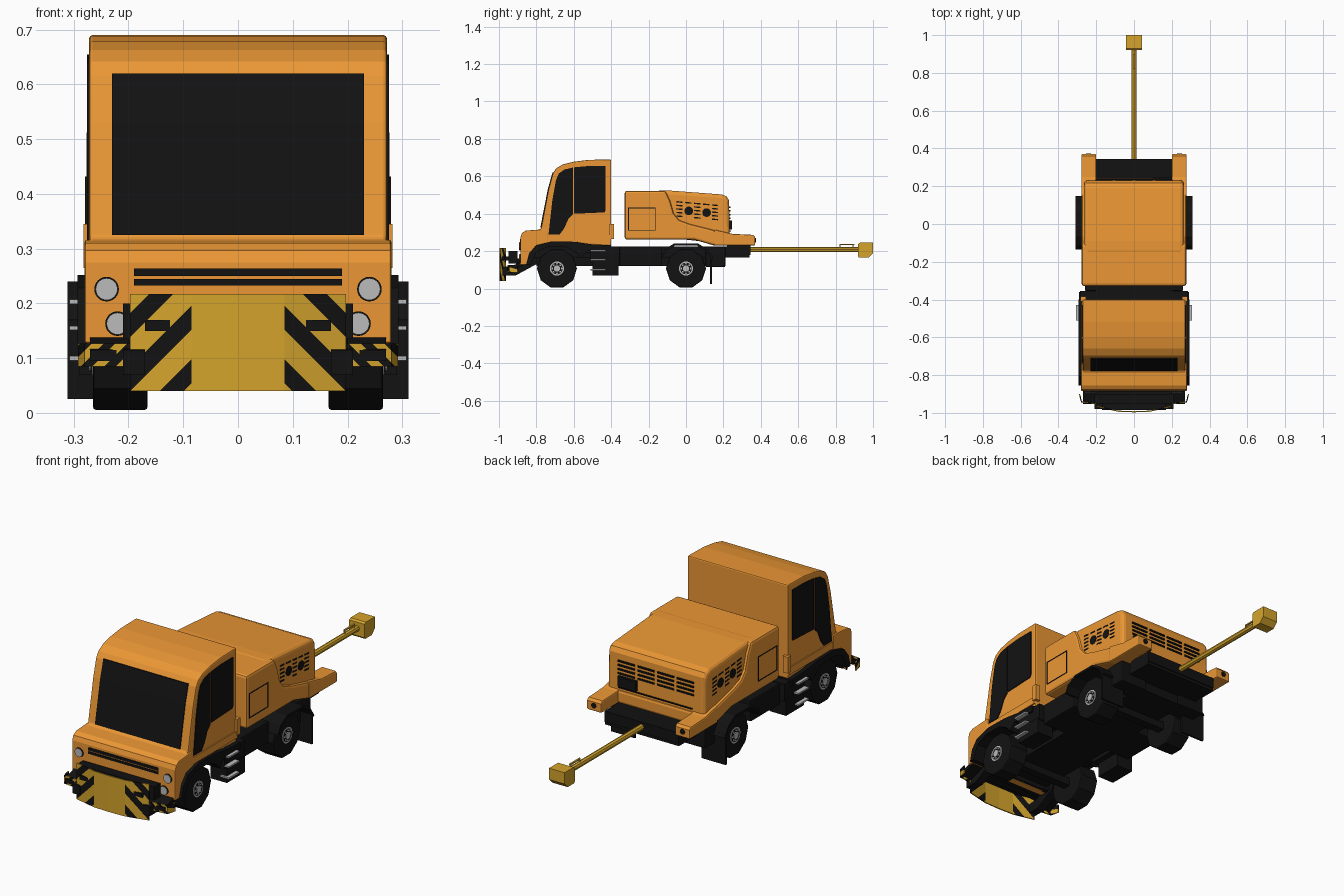
import bpy, bmesh, math
from mathutils import Vector, Matrix

if "Cube" in bpy.data.objects:
    bpy.data.objects.remove(bpy.data.objects["Cube"])


def material(name, rgb):
    m = bpy.data.materials.new(name)
    m.diffuse_color = (*rgb, 1)
    m.use_nodes = True
    m.node_tree.nodes["Principled BSDF"].inputs["Base Color"].default_value = m.diffuse_color
    return m


ORANGE = material("orange", (0.83, 0.31, 0.035))
BLACK = material("black", (0.006, 0.006, 0.006))
YELLOW = material("yellow", (0.66, 0.37, 0.025))
GREY = material("light_grey", (0.5, 0.5, 0.5))


def finish(name, bm, mats, mirror=False, bevel=0, segments=2, solid=0):
    bmesh.ops.recalc_face_normals(bm, faces=bm.faces[:])
    me = bpy.data.meshes.new(name)
    bm.to_mesh(me)
    bm.free()
    ob = bpy.data.objects.new(name, me)
    bpy.context.collection.objects.link(ob)
    for m in mats if isinstance(mats, list) else [mats]:
        me.materials.append(m)
    if solid:
        ob.modifiers.new("thickness", 'SOLIDIFY').thickness = solid
    if bevel:
        b = ob.modifiers.new("bevel", 'BEVEL')
        b.width, b.segments, b.angle_limit = bevel, segments, math.radians(50)
    if mirror:
        ob.modifiers.new("mirror", 'MIRROR')
    return ob


def add_box(bm, x, y, z, tilt=0):
    c = Vector((sum(x), sum(y), sum(z))) / 2
    size = Matrix.Diagonal((x[1] - x[0], y[1] - y[0], z[1] - z[0], 1))
    bmesh.ops.create_cube(bm, size=1, matrix=Matrix.Translation(c) @ Matrix.Rotation(tilt, 4, 'X') @ size)


def boxes(name, mat, specs, mirror=False, bevel=0, tilt=0):
    bm = bmesh.new()
    for x, y, z in specs:
        add_box(bm, x, y, z, tilt)
    return finish(name, bm, mat, mirror, bevel)


def profile(name, mat, pts, x0, x1, mirror=False, bevel=0, segments=2):
    """Extrude a (y, z) outline from x0 to x1."""
    bm = bmesh.new()
    f = bm.faces.new([bm.verts.new((x0, y, z)) for y, z in pts])
    ext = bmesh.ops.extrude_face_region(bm, geom=[f])
    bmesh.ops.translate(bm, vec=(x1 - x0, 0, 0), verts=[v for v in ext['geom'] if isinstance(v, bmesh.types.BMVert)])
    return finish(name, bm, mat, mirror, bevel, segments)


def cyls(name, mat, axis, specs, sides=20, mirror=False, bevel=0):
    """Cylinders along an axis; each spec is (centre, radius, length)."""
    bm = bmesh.new()
    rot = Matrix.Rotation(math.pi / 2, 4, {'X': 'Y', 'Y': 'X'}[axis])
    for c, r, l in specs:
        bmesh.ops.create_cone(bm, cap_ends=True, segments=sides, radius1=r, radius2=r, depth=l,
                              matrix=Matrix.Translation(c) @ rot)
    ob = finish(name, bm, mat, mirror, bevel)
    if sides > 12:
        for p in ob.data.polygons:
            p.use_smooth = len(p.vertices) == 4
    return ob


def striped(name, path, z0, z1, start, period, width, x_min):
    """Warning board along an (x, y) path, cut into diagonal stripes."""
    bm = bmesh.new()
    low = [bm.verts.new((x, y, z0)) for x, y in path]
    top = [bm.verts.new((x, y, z1)) for x, y in path]
    for i in range(len(path) - 1):
        bm.faces.new((low[i], low[i + 1], top[i + 1], top[i]))
    for k in range(-4, 16):
        for s in (start + k * period, start + k * period + width):
            bmesh.ops.bisect_plane(bm, geom=bm.verts[:] + bm.edges[:] + bm.faces[:],
                                   plane_co=(s, 0, 0), plane_no=(1, 0, 1))
    for f in bm.faces:
        c = f.calc_center_median()
        f.material_index = int(c.x > x_min and (c.x + c.z - start) % period < width)
    return finish(name, bm, [YELLOW, BLACK], mirror=True, solid=0.006)


# Cab shell and wider nose
profile("cab", ORANGE, [(-.80, .24), (-.80, .31), (-.775, .32), (-.735, .53), (-.712, .615), (-.695, .642),
        (-.66, .663), (-.60, .678), (-.52, .688), (-.40, .69), (-.40, .23), (-.52, .235), (-.60, .25)],
        -.272, .272, bevel=.006)
profile("nose", ORANGE, [(-.885, .127), (-.885, .275), (-.877, .297), (-.855, .31), (-.77, .316), (-.74, .316),
        (-.74, .245), (-.80, .23), (-.835, .19), (-.85, .127)], -.28, .28, bevel=.004)
boxes("cab_rear_post", ORANGE, [((.255, .282), (-.41, -.385), (.265, .345))], True)
boxes("door_sill", ORANGE, [((.268, .278), (-.74, -.402), (.25, .285))], True)

# Glazing
profile("windshield", BLACK, [(-.779, .325), (-.739, .53), (-.714, .62), (-.706, .62), (-.73, .53), (-.77, .325)],
        -.23, .23)
profile("front_side_window", BLACK, [(-.735, .29), (-.675, .29), (-.652, .32), (-.63, .37), (-.605, .395),
        (-.605, .647), (-.65, .636), (-.68, .615), (-.695, .58), (-.715, .47)], .27, .276, True)
profile("rear_side_window", BLACK, [(-.598, .40), (-.435, .407), (-.43, .42), (-.43, .655), (-.52, .655),
        (-.598, .648)], .27, .276, True)

# Grille slots and headlights
boxes("grille", BLACK, [((-.19, .19), (-.888, -.87), (.25, .264)), ((-.19, .19), (-.888, -.87), (.233, .245))])
lamps = [(.24, .226), (.22, .163)]
cyls("headlight_rims", BLACK, 'Y', [((x, -.885, z), .0225, .008) for x, z in lamps], 24, True)
cyls("headlights", GREY, 'Y', [((x, -.887, z), .020, .01) for x, z in lamps], 24, True)

# Front warning boards with carrier
striped("warning_plate", [(0, -.997), (.085, -.994), (.197, -.968)], .04, .217, .139, .098, .044, .083)
striped("warning_wing", [(.197, -.955), (.28, -.945), (.292, -.90)], .085, .127, .265, .043, .021, 0)
boxes("plate_carrier", BLACK, [((-.21, .21), (-.95, -.90), (.135, .20)), ((-.17, .17), (-.985, -.94), (.15, .17)),
      ((-.2, .2), (-.91, -.84), (.13, .16))])
profile("carrier_arm", BLACK, [(-.98, .07), (-.98, .115), (-.93, .12), (-.80, .17), (-.80, .13), (-.91, .07)],
        .17, .21, True)
profile("wing_bracket", BLACK, [(-.952, .095), (-.952, .115), (-.85, .15), (-.85, .13)], .2, .27, True)

# Frame, tanks and rear deck
boxes("chassis", BLACK, [((-.2, .2), (-.84, .34), (.165, .225)), ((-.27, .27), (-.60, -.40), (.19, .232)),
      ((-.13, .13), (-.80, .20), (.12, .18)), ((-.2, .2), (.22, .345), (.18, .232))])
boxes("side_tank", BLACK, [((.12, .26), (-.355, -.13), (.12, .225)), ((.10, .25), (.105, .21), (.115, .225))],
      True, .006)
boxes("axles", BLACK, [((-.18, .18), (y - .02, y + .02), (.085, .125)) for y in (-.69, 0)])

# Fenders and mud flaps
profile("front_fender", BLACK, [(-.855, .127), (-.84, .185), (-.805, .228), (-.72, .252), (-.60, .25), (-.50, .236),
        (-.40, .232), (-.40, .20), (-.53, .20), (-.56, .165), (-.59, .195), (-.64, .222), (-.74, .222),
        (-.80, .195), (-.83, .127)], .15, .293, True)
profile("rear_fender", BLACK, [(-.135, .17), (-.115, .21), (-.065, .24), (.065, .24), (.115, .21), (.147, .16),
        (.137, .155), (.108, .2), (.06, .229), (-.06, .229), (-.107, .2), (-.125, .17)], .17, .311, True)
boxes("mud_flap", BLACK, [((.18, .311), (.128, .138), (.025, .175))], True)

# Wheels
axle_y = (-.69, 0)
cyls("tyres", BLACK, 'X', [((.215, y, .107), .107, .10) for y in axle_y], 10, True, .006)
cyls("rims", GREY, 'X', [((.262, y, .107), .038, .012) for y in axle_y], 20, True)
cyls("rim_recess", BLACK, 'X', [((.263, y, .107), .031, .012) for y in axle_y], 20, True)
cyls("hubs", GREY, 'X', [((.264, y, .107), .017, .016) for y in axle_y], 16, True)
cyls("wheel_bolts", GREY, 'X', [((.266, y + .025 * math.cos(a), .107 + .025 * math.sin(a)), .005, .012)
     for y in axle_y for a in [i * math.pi / 4 for i in range(8)]], 6, True)

# Entry steps
boxes("step_frame", BLACK, [((.17, .285), (-.51, -.355), (.14, .225)), ((.20, .29), (-.50, -.36), (.07, .15))], True)
boxes("step_treads", GREY, [((.26, .308), (-.51, -.43), (z - .004, z + .004)) for z in (.10, .155, .203)], True)

# Rear body: lower skirt, raised hood, tail lobes
profile("body_skirt", ORANGE, [(-.328, .262), (-.328, .522), (-.11, .522), (-.085, .47), (-.065, .40), (-.035, .365),
        (.02, .345), (.15, .312), (.24, .295), (.24, .23), (.15, .23), (.04, .262)], -.277, .277, bevel=.012)
profile("engine_hood", ORANGE, [(-.16, .28), (-.16, .524), (-.09, .524), (.19, .503), (.218, .492), (.23, .47),
        (.235, .25), (.1, .25)], -.264, .264, bevel=.02, segments=3)
profile("tail_lobe", ORANGE, [(.15, .23), (.15, .315), (.25, .292), (.36, .287), (.37, .275), (.37, .23)],
        .20, .279, True, .006)

# Side service door outline
d0, d1, e0, e1, t = -.31, -.163, .31, .432, .004
boxes("service_door_seam", BLACK, [((.27, .279), (d0, d1), (e0, e0 + t)), ((.27, .279), (d0, d1), (e1 - t, e1)),
      ((.27, .279), (d0, d0 + t), (e0, e1)), ((.27, .279), (d1 - t, d1), (e0, e1))], True)

# Hood side and rear vents
fans = [(.015, .415), (.11, .406)]
cyls("fan_ports", BLACK, 'X', [((.262, y, z), .023, .008) for y, z in fans], 24, True)
slots = []
for row in range(5):
    for col in range(5):
        y = -.035 + .0475 * col
        z = .378 + .019 * row - .09 * (y - .06)
        if all(math.hypot(y - a, z - b) > .036 for a, b in fans):
            slots.append(((.255, .2655), (y - .017, y + .017), (z - .0035, z + .0035)))
boxes("side_vents", BLACK, slots, True, tilt=-.09)
boxes("rear_vents", BLACK, [((x - .045, x + .045), (.225, .237), (z - .004, z + .004))
      for x in (-.16, -.053, .053, .16) for z in (.375, .395, .415, .435)])
boxes("rear_socket_box", BLACK, [((.10, .20), (.23, .246), (.315, .365))])
boxes("hood_latch", BLACK, [((-.2, .2), (.23, .2395), (.305, .31))])
cyls("tail_lights", BLACK, 'Y', [((.24, .37, .258), .013, .006)], 16, True)

# Rear boom with counter box and grab handle
cyls("boom", YELLOW, 'Y', [((0, .63, .208), .014, .60)], 8)
profile("boom_end_box", YELLOW, [(.92, .172), (.92, .238), (.93, .245), (1, .245), (1, .19), (.975, .165), (.925, .165)],
        -.042, .042)
boxes("boom_handle", YELLOW, [((-.004, .004), (.82, .90), (.232, .238)), ((-.004, .004), (.82, .826), (.215, .238)),
      ((-.004, .004), (.89, .896), (.215, .238))])
